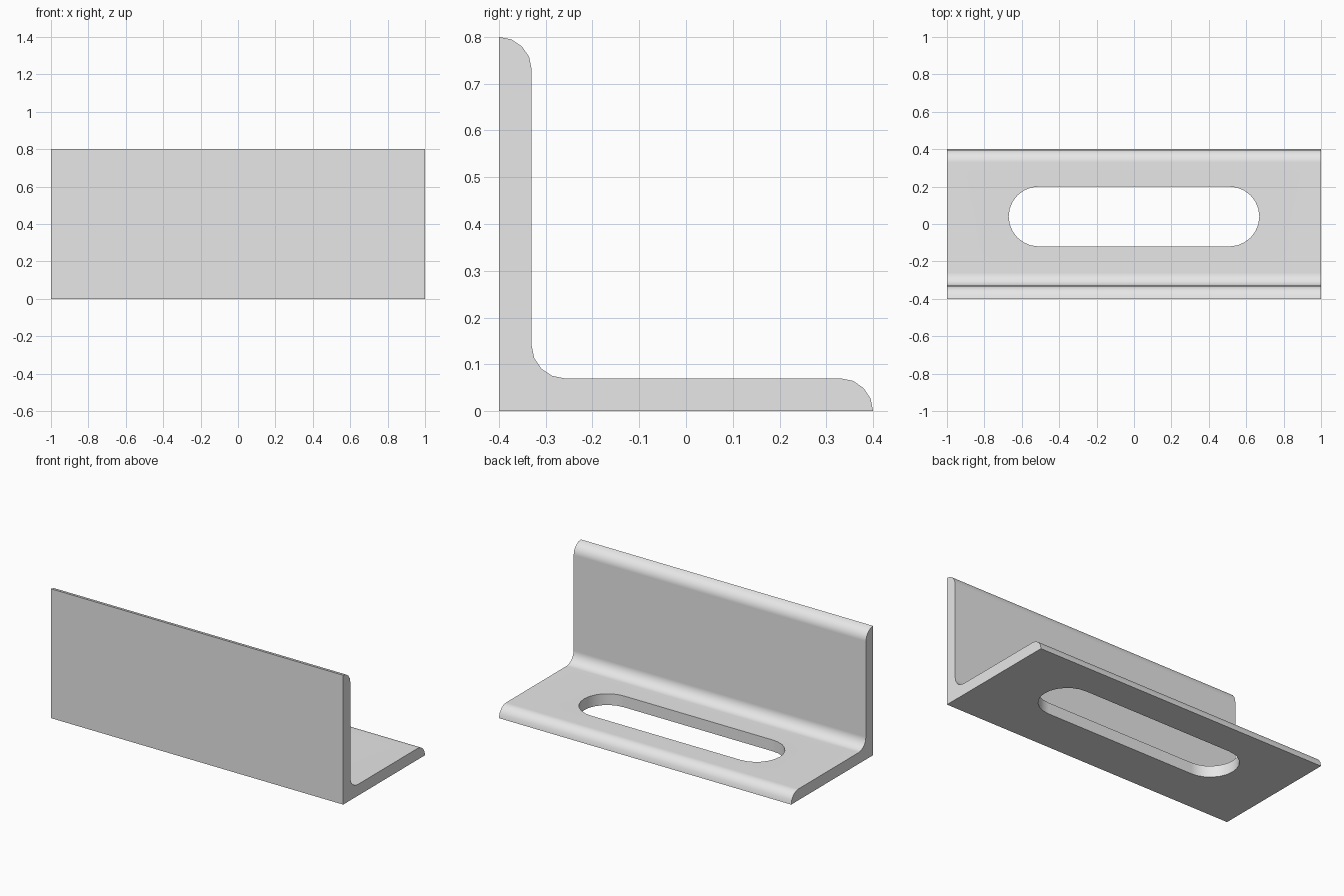
import bpy, bmesh
from math import pi, sin, cos, radians

cube = bpy.data.objects.get("Cube")
if cube:
    bpy.data.objects.remove(cube, do_unlink=True)

LENGTH, LEG, THICK = 2.0, 0.8, 0.07
SLOT_R, SLOT_HALF, SLOT_Y = 0.16, 0.51, 0.04

steel = bpy.data.materials.new("light grey steel")
steel.use_nodes = True
grey = (0.8, 0.8, 0.8, 1)
steel.diffuse_color = grey
steel.node_tree.nodes["Principled BSDF"].inputs["Base Color"].default_value = grey


def arc(cx, cy, r, start, end, steps):
    """Points on a circular arc, angles in degrees."""
    angles = [radians(start + (end - start) * i / steps) for i in range(steps + 1)]
    return [(cx + r * cos(a), cy + r * sin(a)) for a in angles]


def extrude(name, points, direction):
    """Solid made by sweeping a closed outline of 3D points along a vector."""
    bm = bmesh.new()
    face = bm.faces.new([bm.verts.new(p) for p in points])
    swept = bmesh.ops.extrude_face_region(bm, geom=[face])["geom"]
    verts = [v for v in swept if isinstance(v, bmesh.types.BMVert)]
    bmesh.ops.translate(bm, verts=verts, vec=direction)
    bmesh.ops.recalc_face_normals(bm, faces=bm.faces)
    mesh = bpy.data.meshes.new(name)
    bm.to_mesh(mesh)
    bm.free()
    obj = bpy.data.objects.new(name, mesh)
    bpy.context.collection.objects.link(obj)
    return obj


# L-shaped angle: rounded toes on both legs and a fillet in the inner corner
back, end = -LEG / 2, LEG / 2
inner = back + 2 * THICK
profile = [(back, 0)]
profile += arc(end - THICK, 0, THICK, 0, 90, 4)
profile += arc(inner, 2 * THICK, THICK, 270, 180, 4)
profile += arc(back, LEG - THICK, THICK, 0, 90, 4)
bracket = extrude("angle_bracket", [(-LENGTH / 2, y, z) for y, z in profile], (LENGTH, 0, 0))
bracket.data.materials.append(steel)

# Long slot through the flat leg
outline = arc(SLOT_HALF, SLOT_Y, SLOT_R, -90, 90, 12)
outline += arc(-SLOT_HALF, SLOT_Y, SLOT_R, 90, 270, 12)
cutter = extrude("slot_cutter", [(x, y, -0.1) for x, y in outline], (0, 0, 0.3))
cutter.data.materials.append(steel)
cutter.hide_render = True

bpy.ops.object.select_all(action="DESELECT")
bracket.select_set(True)
bpy.context.view_layer.objects.active = bracket
cut = bracket.modifiers.new("slot", "BOOLEAN")
cut.operation = "DIFFERENCE"
cut.solver = "EXACT"
cut.object = cutter
bpy.ops.object.modifier_apply(modifier=cut.name)
bpy.data.objects.remove(cutter, do_unlink=True)

# Smooth rounded edges while the flats stay flat
bpy.ops.object.shade_smooth_by_angle(angle=radians(30))
weighted = bracket.modifiers.new("flat_faces", "WEIGHTED_NORMAL")
weighted.keep_sharp = True
